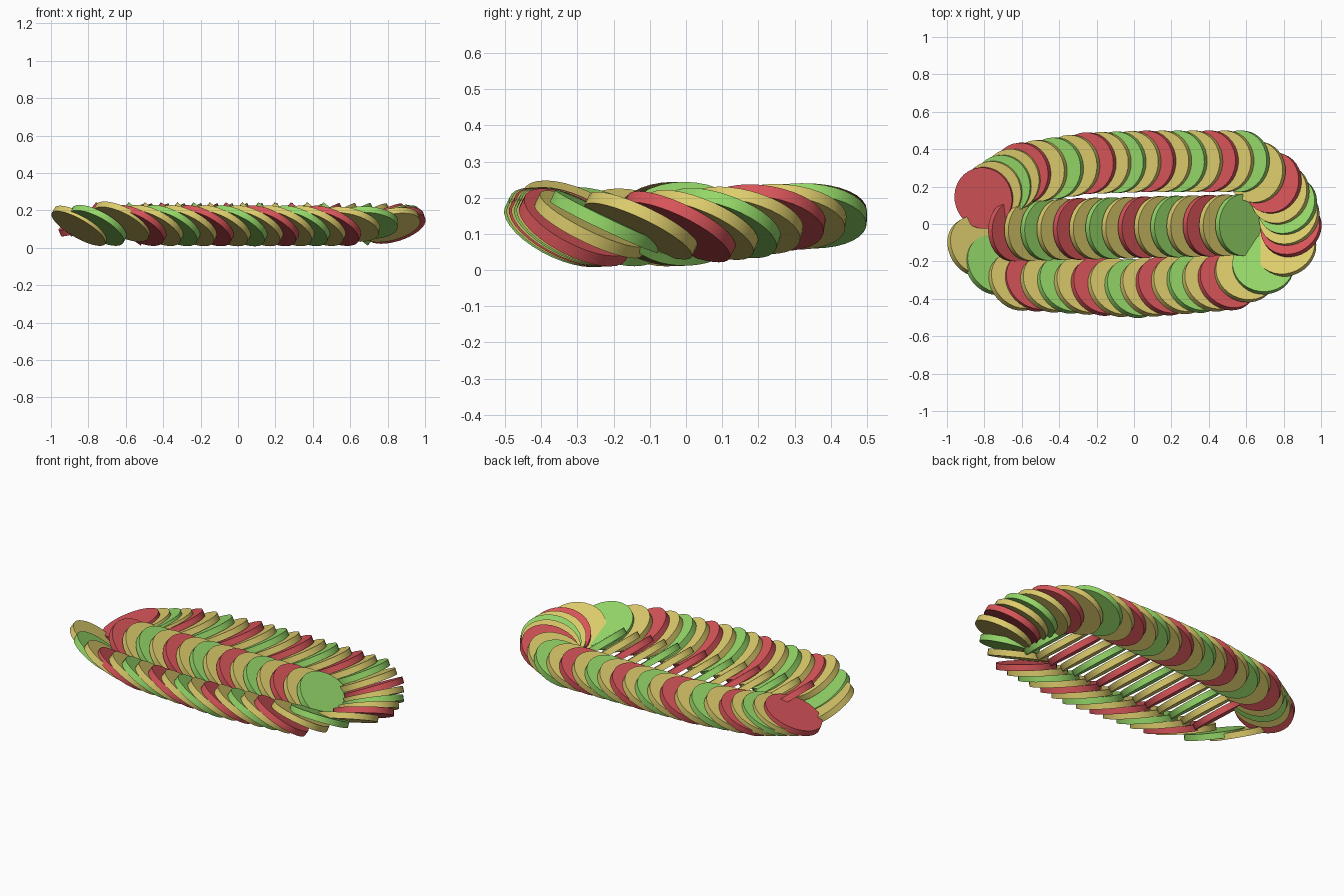
import bpy
from mathutils import Vector

if "Cube" in bpy.data.objects:
    bpy.data.objects.remove(bpy.data.objects["Cube"])

RADIUS, THICK = 0.165, 0.035


def material(name, rgb):
    m = bpy.data.materials.new(name)
    m.diffuse_color = (*rgb, 1)
    m.use_nodes = True
    m.node_tree.nodes["Principled BSDF"].inputs["Base Color"].default_value = m.diffuse_color
    return m


YELLOW = material("yellow_slice", (0.72, 0.60, 0.15))
GREEN = material("green_slice", (0.30, 0.68, 0.14))
RED = material("red_slice", (0.68, 0.09, 0.10))
PATTERN = [YELLOW, GREEN, YELLOW, RED]


def slice_disc(name, loc, lean, mat):
    """Round slice whose upper face leans towards the (x, y) of lean."""
    nx, ny = lean
    normal = Vector((nx, ny, (1 - nx * nx - ny * ny) ** 0.5))
    bpy.ops.mesh.primitive_cylinder_add(vertices=32, radius=RADIUS, depth=THICK, location=loc)
    ob = bpy.context.object
    ob.name = name
    ob.rotation_euler = normal.to_track_quat('Z', 'Y').to_euler()
    ob.data.materials.append(mat)
    bpy.ops.object.shade_smooth_by_angle()


# Outer ring guide: slice index, x, y, z, lean x, lean y
GUIDE = [
    (0, -.845, -.12, .118, .48, .30),
    (1, -.75, -.22, .12, .45, .36),
    (2, -.62, -.305, .14, .42, .38),
    (3, -.54, -.31, .12, .42, .40),
    (9, .0, -.345, .118, .42, .40),
    (15, .50, -.305, .118, .38, .42),
    (17, .69, -.22, .135, .05, .43),
    (18, .81, -.125, .123, -.22, .42),
    (19, .84, -.02, .12, -.28, .42),
    (21, .82, .10, .13, -.38, .32),
    (23, .74, .22, .145, -.44, .15),
    (25, .57, .335, .15, -.45, .05),
    (31, .07, .335, .15, -.45, .0),
    (35, -.25, .325, .15, -.45, .0),
    (39, -.60, .27, .15, -.44, -.03),
    (43, -.80, .14, .14, -.36, -.12),
]

# Ring of overlapping slices
for a, b in zip(GUIDE, GUIDE[1:] + [None]):
    for i in range(a[0], b[0] if b else a[0] + 1):
        t = (i - a[0]) / (b[0] - a[0]) if b else 0
        x, y, z, nx, ny = (p + (q - p) * t for p, q in zip(a[1:], (b or a)[1:]))
        slice_disc(f"ring_slice_{i:02d}", (x, y, z), (nx, ny), PATTERN[i % 4])

# Straight row of slices down the middle
COUNT = 15
for i in range(COUNT):
    t = i / (COUNT - 1)
    slice_disc(f"centre_slice_{i:02d}", (-0.64 + 1.215 * t, -0.035 + 0.03 * t, 0.128),
               (0.62, 0.0), PATTERN[(i + 3) % 4])
